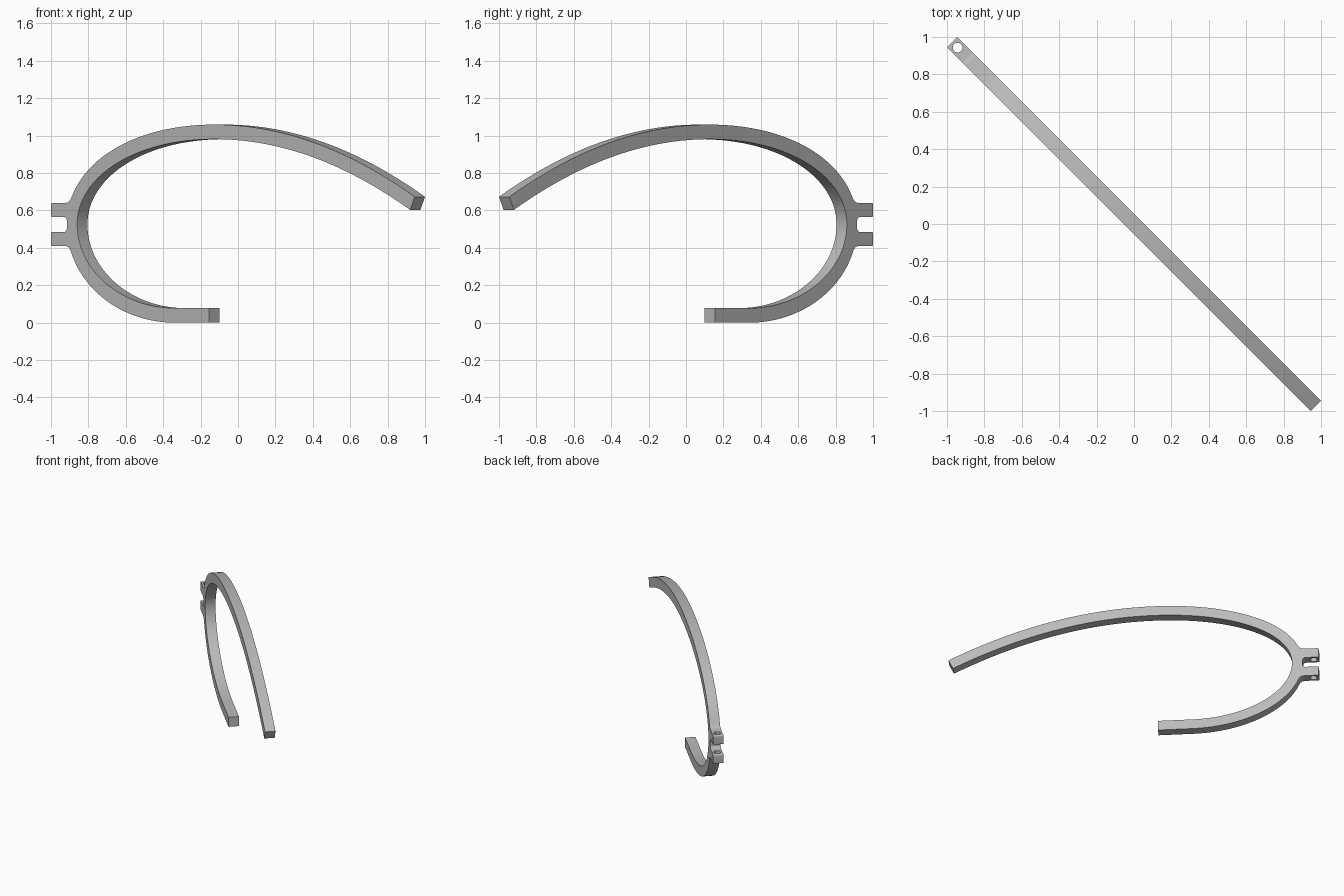
import bpy, bmesh, math
from mathutils import Vector
from mathutils.geometry import interpolate_bezier

cube = bpy.data.objects.get("Cube")
if cube:
    bpy.data.objects.remove(cube, do_unlink=True)

R2 = math.sqrt(2)
HALF = 0.039          # half of the square bar section
MID_Z = 0.525         # height of the hinge lugs' centre


def P(u, z):
    """Point in the band's own plane (u is measured along x)."""
    return Vector((u * R2, z))


def rounded(prev, corner, nxt, r, n=6):
    """Round one corner of the profile with a small curve."""
    a = corner + (prev - corner).normalized() * r
    b = corner + (nxt - corner).normalized() * r
    return [a.lerp(corner, i / n).lerp(corner.lerp(b, i / n), i / n) for i in range(n + 1)]


# Centre line of the band, from the lower free end round to the upper one
knots = [
    (P(-0.1275, 0.039), P(-0.19, 0.039), P(-0.25, 0.039), P(-0.31, 0.039)),
    (P(-0.31, 0.039), P(-0.612, 0.039), P(-0.86, 0.255), P(-0.86, MID_Z)),
    (P(-0.86, MID_Z), P(-0.86, 0.81), P(-0.54, 1.02), P(-0.10, 1.02)),
    (P(-0.10, 1.02), P(0.25, 1.02), P(0.60, 0.895), P(0.96, 0.638)),
]
centre = []
for k, (a, h1, h2, b) in enumerate(knots):
    pts = interpolate_bezier(a, h1, h2, b, 4 if k == 0 else 40)
    centre += [Vector(p[:2]) for p in (pts if k == 0 else pts[1:])]

outer, inner = [], []
for i, p in enumerate(centre):
    t = (centre[min(i + 1, len(centre) - 1)] - centre[max(i - 1, 0)]).normalized()
    side = Vector((-t.y, t.x)) * HALF
    inner.append(p - side)
    outer.append(p + side)
if outer[0].y > inner[0].y:
    outer, inner = inner, outer

# Outer edge is split where the pair of lugs leaves the band
gap = 0.115 + 0.03
is_lug = [abs(p.y - MID_Z) < gap and p.x < -1 for p in outer]
first = is_lug.index(True)
last = len(is_lug) - is_lug[::-1].index(True)
lower, upper = outer[:first], outer[last:]

# Forked lug profile: root, tip, slot, tip, root
lug = [(-0.876, -0.115, 0.03), (-0.9725, -0.115, 0.01), (-0.9725, -0.04, 0.01), (-0.887, -0.04, 0.025)]
lug += [(u, -z, r) for u, z, r in reversed(lug)]
corners = [P(u, MID_Z + z) for u, z, r in lug]
chain = [lower[-1]] + corners + [upper[0]]
fork = []
for i, (u, z, r) in enumerate(lug):
    fork += rounded(chain[i], chain[i + 1], chain[i + 2], r)

profile = lower + fork + upper + inner[::-1]

# Band with forked lugs, extruded across its diagonal plane
along = Vector((1, -1, 0)) / R2
across = Vector((1, 1, 0)) / R2
bm = bmesh.new()
face = bm.faces.new([bm.verts.new(along * p.x + Vector((0, 0, p.y)) - across * HALF) for p in profile])
ext = bmesh.ops.extrude_face_region(bm, geom=[face])
bmesh.ops.translate(bm, vec=across * HALF * 2, verts=[v for v in ext["geom"] if isinstance(v, bmesh.types.BMVert)])
bmesh.ops.remove_doubles(bm, verts=bm.verts, dist=0.0002)
bmesh.ops.recalc_face_normals(bm, faces=bm.faces)
mesh = bpy.data.meshes.new("curved_band")
bm.to_mesh(mesh)
bm.free()
band = bpy.data.objects.new("curved_band", mesh)
bpy.context.collection.objects.link(band)

grey = bpy.data.materials.new("light grey")
grey.use_nodes = True
colour = (0.5, 0.5, 0.5, 1)
grey.diffuse_color = colour
grey.node_tree.nodes["Principled BSDF"].inputs["Base Color"].default_value = colour
mesh.materials.append(grey)

# Pin hole through both lugs
bpy.ops.mesh.primitive_cylinder_add(vertices=32, radius=0.026, depth=0.5, location=(-0.943, 0.943, MID_Z))
pin = bpy.context.object
pin.name = "pin_hole_cutter"
pin.hide_render = True
pin.data.materials.append(grey)
cut = band.modifiers.new("pin_hole", "BOOLEAN")
cut.operation = "DIFFERENCE"
cut.solver = "EXACT"
cut.object = pin
bpy.ops.object.select_all(action="DESELECT")
band.select_set(True)
bpy.context.view_layer.objects.active = band
bpy.ops.object.modifier_apply(modifier=cut.name)
bpy.data.objects.remove(pin, do_unlink=True)
bpy.ops.object.shade_smooth_by_angle(angle=math.radians(30))
